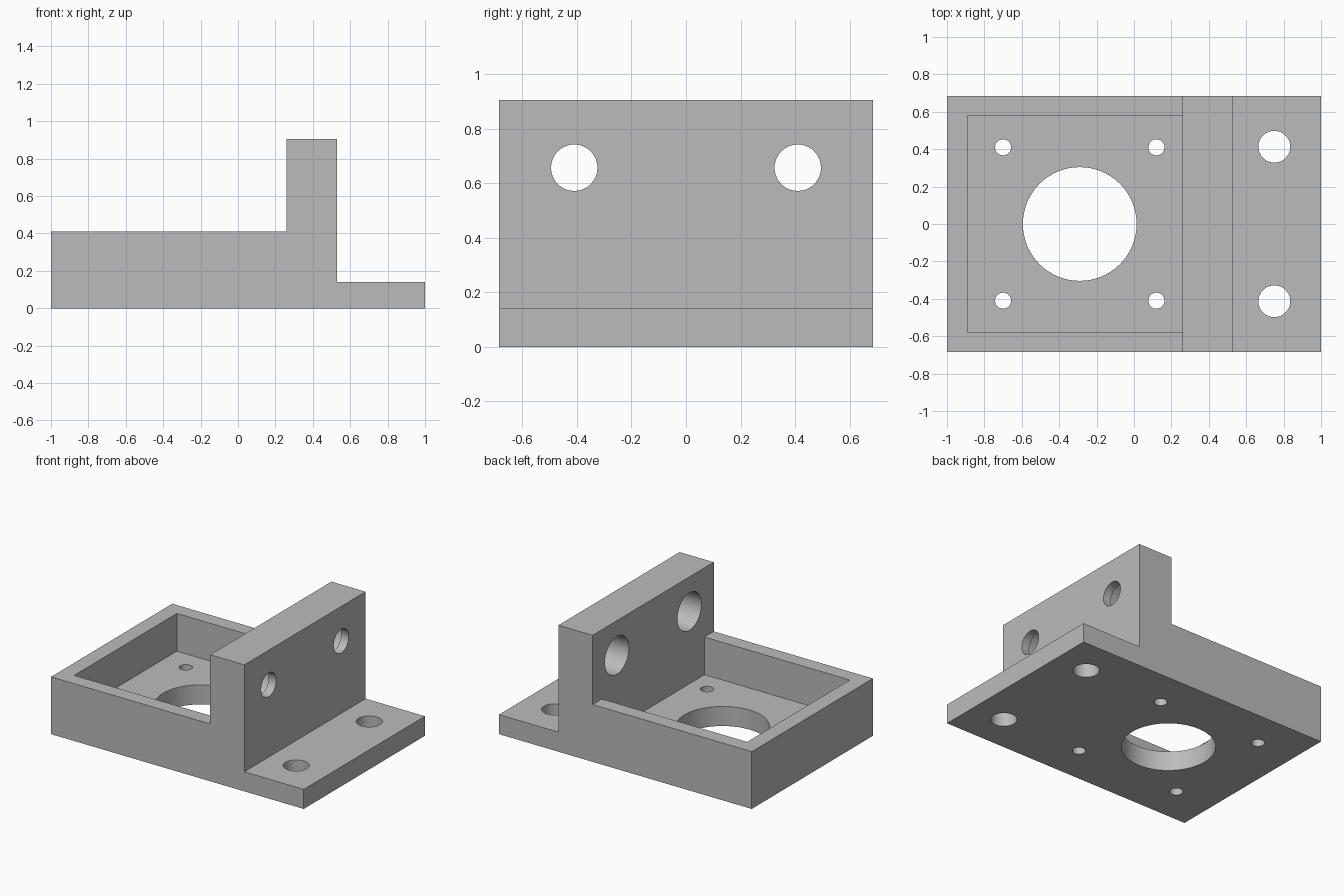
import bpy, bmesh, math
from mathutils import Matrix

if "Cube" in bpy.data.objects:
    bpy.data.objects.remove(bpy.data.objects["Cube"], do_unlink=True)

HALF_Y = 0.685
FLOOR = 0.14           # thickness of base plate and flange
RIM, TOP = 0.41, 0.905
WALL_X0, WALL_X1 = 0.26, 0.53

grey = bpy.data.materials.new("metal_grey")
grey.use_nodes = True
grey.diffuse_color = (0.5, 0.5, 0.5, 1)
grey.node_tree.nodes["Principled BSDF"].inputs["Base Color"].default_value = (0.5, 0.5, 0.5, 1)


def make_object(name, bm):
    bmesh.ops.recalc_face_normals(bm, faces=bm.faces)
    mesh = bpy.data.meshes.new(name)
    bm.to_mesh(mesh)
    bm.free()
    mesh.materials.append(grey)
    obj = bpy.data.objects.new(name, mesh)
    bpy.context.collection.objects.link(obj)
    return obj


def cut(target, bm):
    """Subtract the given solid from the target and discard the cutter."""
    cutter = make_object("cutter", bm)
    cutter.hide_render = True
    mod = target.modifiers.new("cut", "BOOLEAN")
    mod.operation = "DIFFERENCE"
    mod.solver = "EXACT"
    mod.object = cutter
    bpy.context.view_layer.objects.active = target
    bpy.ops.object.modifier_apply(modifier=mod.name)
    bpy.data.objects.remove(cutter, do_unlink=True)


def drill(target, centre, radius, depth, axis="Z"):
    bm = bmesh.new()
    turn = Matrix.Rotation(math.pi / 2, 4, "Y") if axis == "X" else Matrix()
    bmesh.ops.create_cone(bm, cap_ends=True, segments=64, radius1=radius, radius2=radius,
                          depth=depth, matrix=Matrix.Translation(centre) @ turn)
    cut(target, bm)


# Bracket body: side profile extruded across the width
profile = [(-1, 0), (1, 0), (1, FLOOR), (WALL_X1, FLOOR), (WALL_X1, TOP),
           (WALL_X0, TOP), (WALL_X0, RIM), (-1, RIM)]
bm = bmesh.new()
side = bm.faces.new([bm.verts.new((x, -HALF_Y, z)) for x, z in profile])
extruded = bmesh.ops.extrude_face_region(bm, geom=[side])["geom"]
bmesh.ops.translate(bm, vec=(0, 2 * HALF_Y, 0),
                    verts=[g for g in extruded if isinstance(g, bmesh.types.BMVert)])
bracket = make_object("motor_mount_bracket", bm)

# Recessed pocket, open at the top
pocket_x0, pocket_y = -0.89, 0.58
bm = bmesh.new()
length, height = WALL_X0 - pocket_x0, 0.6
bmesh.ops.create_cube(bm, size=1, matrix=Matrix.Translation(
    ((WALL_X0 + pocket_x0) / 2, 0, FLOOR + height / 2))
    @ Matrix.Diagonal((length, 2 * pocket_y, height, 1)))
cut(bracket, bm)

# Central bore, screw holes, flange holes and counterbored wall holes
drill(bracket, (-0.29, 0, 0), 0.304, 0.5)
for s in (-1, 1):
    for x in (-0.70, 0.12):
        drill(bracket, (x, s * 0.41, 0), 0.043, 0.5)
    drill(bracket, (0.75, s * 0.413, 0), 0.085, 0.5)
    drill(bracket, (0.4, s * 0.41, 0.657), 0.085, 0.6, "X")
    drill(bracket, (WALL_X0, s * 0.41, 0.657), 0.135, 0.42, "X")

# Smooth bores, sharp edges elsewhere
bpy.ops.object.select_all(action="DESELECT")
bracket.select_set(True)
bpy.context.view_layer.objects.active = bracket
bpy.ops.object.shade_smooth_by_angle(angle=math.radians(30))
